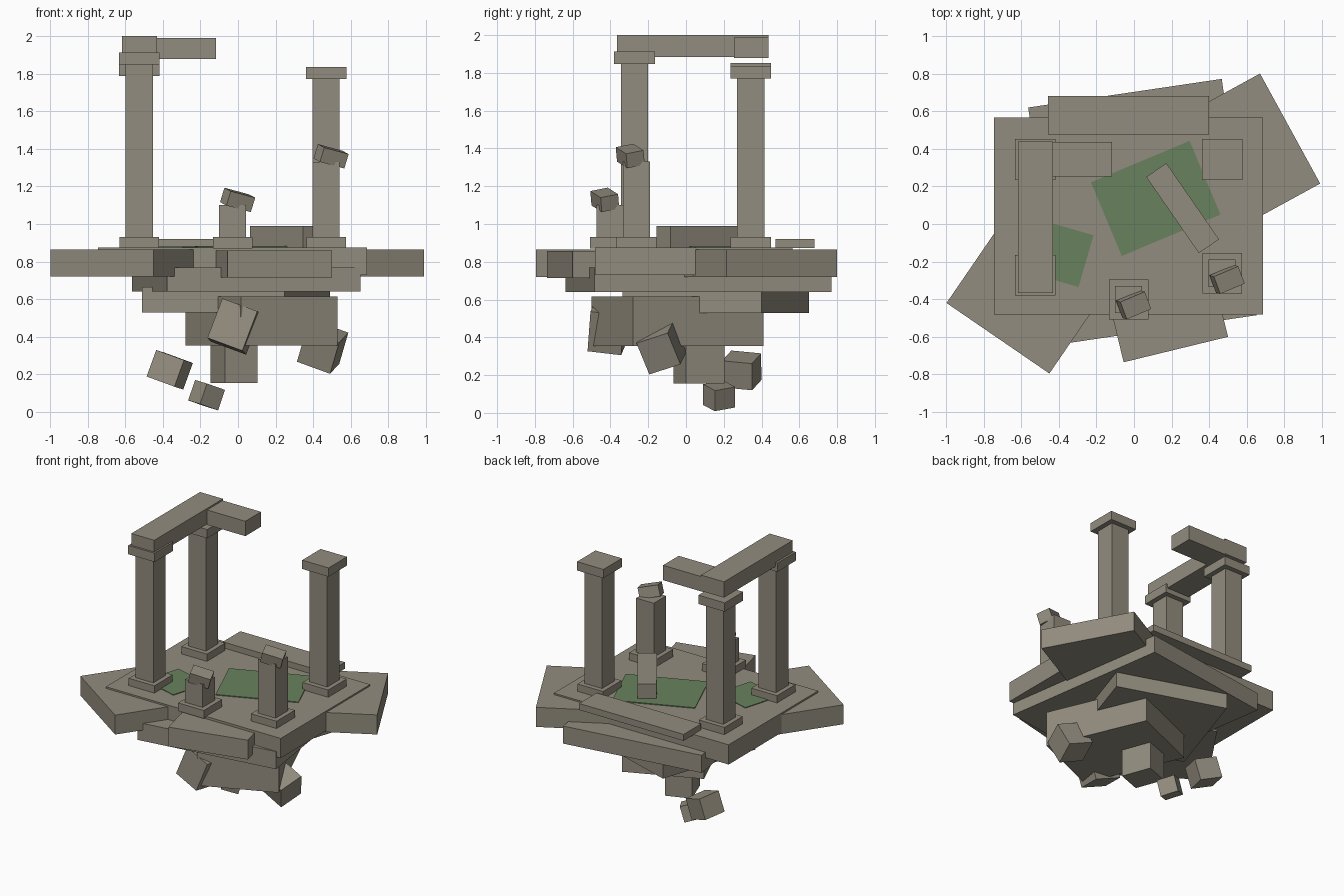
import bpy, math
from mathutils import Matrix, Vector

if "Cube" in bpy.data.objects:
    bpy.data.objects.remove(bpy.data.objects["Cube"])


def material(name, rgb):
    m = bpy.data.materials.new(name)
    m.diffuse_color = (*rgb, 1)
    m.use_nodes = True
    m.node_tree.nodes["Principled BSDF"].inputs["Base Color"].default_value = m.diffuse_color
    return m


STONE = material("weathered stone", (0.29, 0.265, 0.21))
GRASS = material("moss green", (0.14, 0.225, 0.11))


def make_box(name, size, matrix, mat=STONE):
    x, y, z = (s / 2 for s in size)
    verts = [(i, j, k) for k in (-z, z) for i, j in ((-x, -y), (x, -y), (x, y), (-x, y))]
    faces = [(3, 2, 1, 0), (4, 5, 6, 7), (0, 1, 5, 4), (1, 2, 6, 5), (2, 3, 7, 6), (3, 0, 4, 7)]
    me = bpy.data.meshes.new(name)
    me.from_pydata(verts, [], faces)
    me.materials.append(mat)
    ob = bpy.data.objects.new(name, me)
    ob.matrix_world = matrix
    bpy.context.collection.objects.link(ob)
    return ob


def box(name, x0, x1, y0, y1, z0, z1, mat=STONE):
    c = Vector(((x0 + x1) / 2, (y0 + y1) / 2, (z0 + z1) / 2))
    return make_box(name, (x1 - x0, y1 - y0, z1 - z0), Matrix.Translation(c), mat)


def slab(name, corner, along, depth, z0, z1, mat=STONE):
    """Turned slab: a corner, the next corner, and depth to the left of that edge."""
    a, b = Vector(corner), Vector(along)
    d = (b - a).normalized()
    c = (a + b) / 2 + Vector((-d.y, d.x)) * depth / 2
    m = Matrix.Translation((c.x, c.y, (z0 + z1) / 2)) @ Matrix.Rotation(math.atan2(d.y, d.x), 4, 'Z')
    return make_box(name, ((b - a).length, depth, z1 - z0), m, mat)


def rock(name, centre, size, e1, e2):
    """Tumbled block oriented by two edge directions."""
    x = Vector(e1).normalized()
    z = x.cross(Vector(e2)).normalized()
    y = z.cross(x)
    m = Matrix((x, y, z)).transposed().to_4x4()
    return make_box(name, size, Matrix.Translation(centre) @ m)


def pillar(name, x, y, shaft_top, capped):
    box(name + "_base", x - .105, x + .105, y - .107, y + .107, .87, .93)
    box(name + "_shaft", x - .072, x + .072, y - .072, y + .072, .92, shaft_top)
    if capped:
        box(name + "_cap", x - .108, x + .108, y - .108, y + .108, shaft_top - .005, shaft_top + .06)


# Floating platform and its turned slabs
box("main_platform", -.745, .687, -.482, .565, .73, .876)
slab("left_slab", (-.997, -.42), (-.45, -.795), .66, .72, .864)
slab("right_slab", (.99, .215), (.67, .80), .66, .72, .865)
slab("front_slab", (-.055, -.735), (.50, -.60), .50, .715, .858)
slab("lower_slab", (-.377, -.637), (.652, -.485), 1.27, .64, .77)
slab("third_slab", (-.51, -.085), (.246, -.335), .775, .53, .665)

# Underside
slab("under_block", (.015, -.50), (.53, -.28), .75, .355, .615)
slab("lowest_block", (-.07, -.065), (.105, 0), .218, .155, .37)
rock("hanging_rock_left", (-.363, .295, .225), (.165, .165, .15), (.15, -.05, -.055), (.06, .15, -.02))
rock("hanging_rock_small", (-.167, .175, .09), (.125, .12, .115), (.065, -.11, -.02), (.10, .065, -.035))
rock("hanging_rock_right", (.45, -.13, .345), (.19, .18, .185), (.2, -.036, -.073), (.06, .2, .065))
rock("hanging_rock_front", (-.02, -.41, .455), (.20, .18, .225), (.19, -.03, -.07), (.04, .2, -.03))

# Pillars, whole and broken
pillar("front_left_pillar", -.525, -.272, 1.853, True)
pillar("back_left_pillar", -.525, .343, 1.793, True)
pillar("back_right_pillar", .469, .343, 1.775, True)
pillar("broken_front_right_pillar", .469, -.262, 1.33, False)
pillar("broken_front_pillar", -.029, -.402, 1.10, False)

# Lintel beams
box("left_lintel", -.618, -.43, -.366, .438, 1.883, 2.0)
box("broken_lintel", -.45, -.117, .253, .436, 1.878, 1.988)

# Rubble on the broken pillars
for name, c in (("rubble_right", (.495, -.295, 1.36)), ("rubble_front", (-.002, -.43, 1.128))):
    rock(name, c, (.145, .10, .08), (.13, .055, -.035), (-.04, .09, .02))

# Fallen pieces and moss
box("back_step", -.457, .40, .475, .68, .872, .92)
slab("fallen_column", (.065, .25), (.345, -.155), .13, .872, .99)
slab("large_moss_patch", (-.065, -.17), (.46, .05), .425, .873, .882, GRASS)
slab("small_moss_patch", (-.295, -.335), (-.215, -.06), .30, .873, .881, GRASS)
